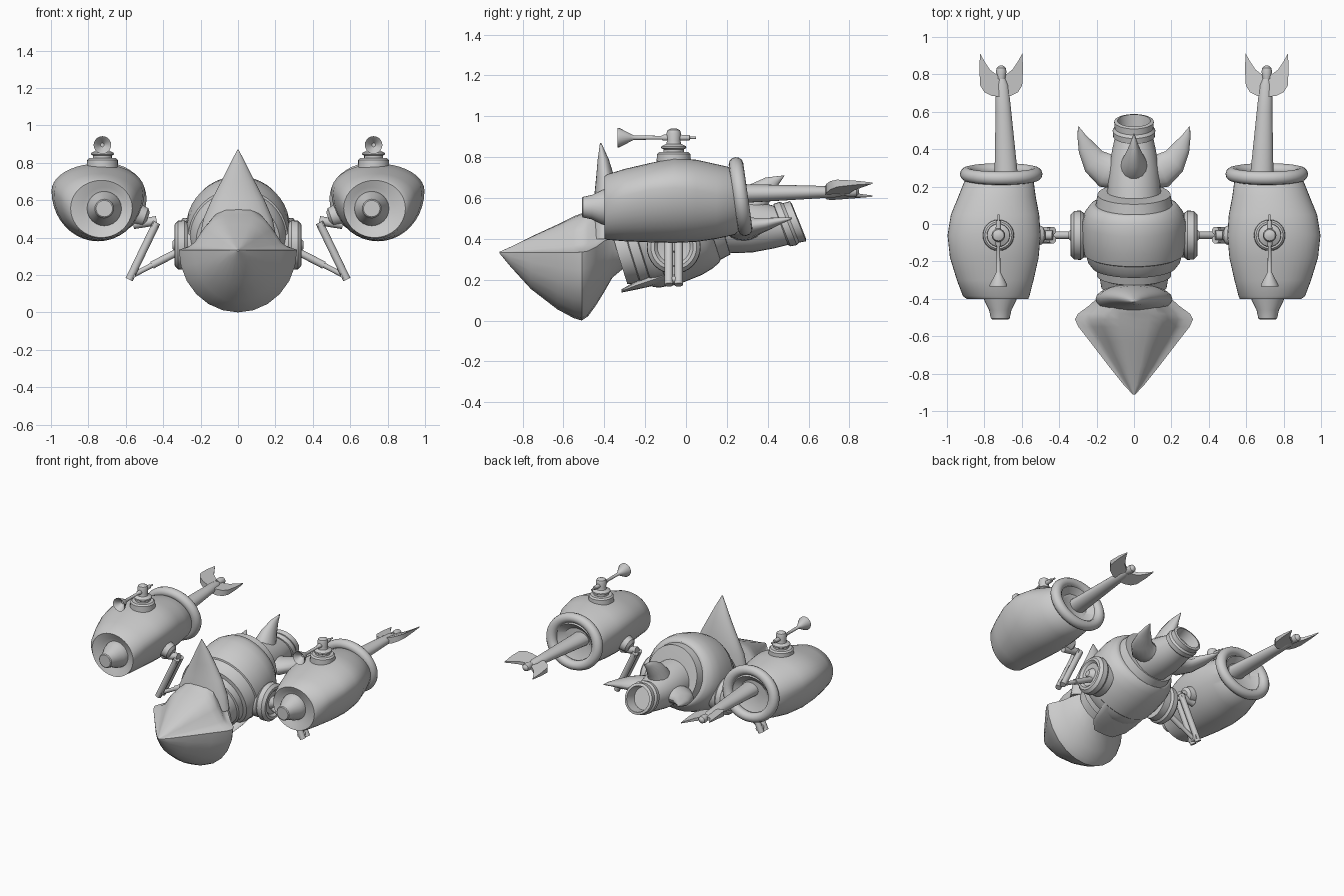
import bpy
from math import sin, cos, pi, radians
from mathutils import Vector as V


def build(name, rings, mirror=False, wrap=False, angle=35):
    """Skin a list of equal-length point rings; cap the ends unless wrapped."""
    n = len(rings[0])
    verts = [p for r in rings for p in r]
    m = len(rings)
    faces = []
    for i in range(m if wrap else m - 1):
        a, b = i * n, ((i + 1) % m) * n
        faces += [(a + j, a + (j + 1) % n, b + (j + 1) % n, b + j) for j in range(n)]
    if not wrap:
        faces += [tuple(range(n))[::-1], tuple(range((m - 1) * n, m * n))]
    me = bpy.data.meshes.new(name)
    me.from_pydata([tuple(v) for v in verts], [], faces)
    ob = bpy.data.objects.new(name, me)
    bpy.context.collection.objects.link(ob)
    bpy.ops.object.select_all(action='DESELECT')
    ob.select_set(True)
    bpy.context.view_layer.objects.active = ob
    bpy.ops.object.mode_set(mode='EDIT')
    bpy.ops.mesh.select_all(action='SELECT')
    bpy.ops.mesh.normals_make_consistent(inside=False)
    bpy.ops.object.mode_set(mode='OBJECT')
    bpy.ops.object.shade_smooth_by_angle(angle=radians(angle))
    if mirror:
        md = ob.modifiers.new("mirror", 'MIRROR')
        md.use_mirror_merge = False
    return ob


def oval(c, a, b, n=24):
    c, a, b = V(c), V(a), V(b)
    return [c + a * cos(2 * pi * i / n) + b * sin(2 * pi * i / n) for i in range(n)]


def egg(c, a, up, down, n=40):
    """Oval with different vectors for its upper and lower halves."""
    c, a, up, down = V(c), V(a), V(up), V(down)
    ts = [2 * pi * i / n for i in range(n)]
    return [c + a * cos(t) + (up * sin(t) if sin(t) > 0 else down * -sin(t)) for t in ts]


def lathe(name, origin, axis, prof, mirror=False, wrap=False, n=24, sz=1.0):
    """Revolve (distance, radius) pairs about an axis; sz stretches one side axis."""
    o, d = V(origin), V(axis).normalized()
    a = V((1, 0, 0)) if abs(d.x) < 0.7 else V((0, 1, 0))
    a = (a - d * a.dot(d)).normalized()
    b = d.cross(a)
    return build(name, [oval(o + d * s, a * r, b * r * sz, n) for s, r in prof], mirror, wrap)


def rod(name, p, q, r, mirror=True):
    d = V(q) - V(p)
    return lathe(name, p, d, [(0, r), (d.length, r)], mirror, n=12)


# Head: pointed bowl below, raised hood inside a narrow rim above
def head_section(y, w, zr, zt, zb):
    h = zt - zr
    half = [(w * f, zr + h * g) for f, g in
            [(1, 0), (.85, .07), (.74, .2), (.58, .6), (.44, .86), (.25, .97), (0, 1)]]
    pts = half + [(-x, z) for x, z in half[-2::-1]]
    pts += [(-w * cos(pi * i / 12), zr - (zr - zb) * sin(pi * i / 12)) for i in range(1, 12)]
    return [V((x, y, z)) for x, z in pts]

build("head", [head_section(*s) for s in [
    (-.912, .006, .333, .337, .328), (-.86, .055, .333, .36, .265),
    (-.76, .135, .333, .41, .155), (-.63, .235, .333, .47, .055),
    (-.55, .297, .333, .51, .012), (-.51, .316, .335, .525, .0),
    (-.48, .30, .34, .54, .02), (-.44, .245, .36, .56, .075), (-.40, .20, .39, .57, .14),
    (-.36, .165, .40, .56, .21), (-.30, .135, .40, .52, .26), (-.22, .12, .4, .5, .28)]])
build("head_crest", [oval((0, y, z), (w, 0, 0), (0, d, 0)) for y, z, w, d in [
    (-.40, .40, .205, .08), (-.395, .50, .185, .075), (-.39, .60, .142, .06),
    (-.395, .70, .09, .045), (-.405, .79, .045, .027), (-.418, .87, .003, .003)]])

# Barrel body, leaning up toward the rear, flatter underneath
def body_ring(s, r, up, dn):
    return egg((0, -.045 + s * .94, .44 + s * .34), (r, 0, 0),
               (0, -.26 * up, .965 * up), (0, .30 * dn, -.95 * dn))

build("body", [body_ring(*s) for s in [
    (-.31, .1, .1, .1), (-.31, .175, .175, .165), (-.25, .185, .19, .18), (-.245, .198, .2, .195),
    (-.2, .2, .205, .205), (-.195, .225, .23, .22), (-.165, .247, .25, .235),
    (-.125, .257, .26, .24), (-.12, .266, .27, .245), (-.05, .277, .28, .25), (.05, .277, .275, .247),
    (.11, .264, .26, .235), (.15, .235, .24, .22), (.16, .215, .225, .21), (.16, .205, .215, .208),
    (.215, .195, .2, .2), (.22, .12, .12, .12)]])
build("chin_lip", [oval((0, y, z), (w, 0, 0), (0, 0, h), 20) for y, z, w, h in [
    (-.05, .24, .17, .035), (-.16, .2, .16, .03), (-.25, .17, .14, .02), (-.315, .145, .08, .008)]])

# Tail boom with open nozzle
def tilt_ring(y, z, r, t):
    t = radians(t)
    return oval((0, y, z), (r, 0, 0), (0, -r * sin(t), r * cos(t)), 28)

build("tail_boom", [tilt_ring(*s) for s in [
    (.08, .47, .15, 10), (.2, .47, .142, 8), (.3, .465, .134, 10), (.4, .465, .116, 15),
    (.465, .466, .102, 20), (.47, .467, .112, 22), (.5, .475, .114, 22), (.515, .478, .104, 22),
    (.548, .486, .106, 22), (.553, .487, .088, 22), (.48, .465, .078, 22)]])

# Curved tail fins
build("side_fin", [oval(c, a, (0, 0, h), 16) for c, a, h in [
    ((.06, .28, .45), (.02, .1, 0), .065), ((.15, .285, .45), (-.035, .085, 0), .055),
    ((.215, .335, .46), (-.045, .055, 0), .043), ((.255, .41, .475), (-.04, .025, 0), .028),
    ((.28, .47, .49), (-.022, .006, 0), .015), ((.297, .52, .5), (-.003, 0, 0), .003)]], mirror=True)
build("top_fin", [oval((0, y, z), (w, 0, 0), (0, dy, dz), 16) for y, z, w, dy, dz in [
    (.29, .5, .085, .1, .01), (.31, .57, .07, .085, -.015), (.36, .63, .045, .06, -.03),
    (.42, .68, .022, .03, -.02), (.48, .71, .003, .003, 0)]])

# Side hubs on the body
lathe("hub", (.22, -.06, .36), (1, 0, 0), [
    (0, .12), (.05, .12), (.065, .132), (.1, .13), (.118, .112), (.12, .095), (.105, .08),
    (.1, .045), (.12, .03), (.13, .02)], True, n=32)

# Linkage arms between hubs and pods
rod("arm_rod", (.30, -.06, .335), (.56, -.06, .20), .014)
rod("arm_sleeve", (.30, -.06, .335), (.46, -.06, .252), .02)
for k, dy in enumerate((-.024, .024)):
    rod(f"arm_strut_{k}", (.582, -.06 + dy, .175), (.435, -.06 + dy, .48), .021)
rod("arm_pin_low", (.565, -.1, .2), (.565, -.02, .2), .018)
rod("arm_pin_high", (.445, -.1, .465), (.445, -.02, .465), .018)
rod("arm_mount", (.435, -.06, .49), (.56, -.06, .47), .025)
lathe("arm_socket", (.482, -.06, .505), (1, 0, .35), [(0, .03), (.015, .05), (.1, .065)], True)

# Pods: barrel hulls with dished ends
build("pod_hull", [egg((x, y, zm), (r, 0, 0), (0, 0, zt - zm), (0, 0, zb - zm)) for y, x, r, zb, zm, zt in [
    (-.37, .715, .08, .475, .555, .635), (-.385, .715, .115, .44, .555, .67),
    (-.40, .73, .165, .40, .557, .706), (-.385, .737, .178, .395, .58, .716),
    (-.3, .742, .205, .388, .61, .742), (-.18, .747, .237, .383, .64, .77),
    (-.06, .748, .249, .38, .65, .795), (.05, .743, .236, .385, .64, .787),
    (.15, .732, .206, .4, .615, .765), (.24, .72, .182, .42, .603, .745),
    (.27, .715, .15, .45, .6, .73), (.235, .71, .1, .52, .61, .69)]], mirror=True)
lathe("pod_nose", (.715, -.34, .555), (0, -1, 0), [
    (0, .095), (.04, .092), (.07, .085), (.12, .06), (.165, .05), (.17, .044)], True)
lathe("pod_rear_ring", (.71, .267, .607), (0, cos(.14), sin(.14)), [
    (.036 * cos(2 * pi * i / 12), .183 + .038 * sin(2 * pi * i / 12)) for i in range(12)],
    True, wrap=True, n=40, sz=.88)

# Pod tail poles with forked fins
build("pod_pole", [oval((x, y, z), (r, 0, 0), (0, 0, h)) for x, y, z, r, h in [
    (.682, .2, .62, .066, .05), (.685, .3, .622, .06, .045),
    (.698, .6, .628, .042, .033), (.705, .74, .63, .034, .026), (.708, .78, .63, .02, .016)]], mirror=True)
half = [(0, .8), (.03, .802), (.06, .825), (.09, .87), (.113, .912),
        (.117, .83), (.112, .74), (.09, .705), (.05, .685), (0, .68)]
outline = half + [(-x, y) for x, y in half[-2:0:-1]]
build("pod_fork", [[V((.71 + x, y, .628 + .28 * x + h * (1 - y / .95) + 1.0 * x * x)) for x, y in outline]
                   for h in (-.08, .08)], mirror=True)
lathe("fork_ball", (.71, .815, .632), (0, 1, 0), [
    (-.04, .022), (0, .028), (.02, .024), (.03, .012), (.033, .003)], True, n=16)

# Roof turrets with horn barrels
lathe("turret", (.725, -.06, .76), (0, 0, 1), [
    (0, .085), (.055, .082), (.065, .072), (.066, .05), (.078, .05), (.085, .062), (.093, .06),
    (.105, .036), (.12, .033), (.155, .036), (.172, .03), (.18, .012)], True)
lathe("turret_horn", (.725, .05, .895), (0, -1, .0), [
    (0, .006), (.03, .006), (.032, .013), (.09, .015), (.16, .015), (.17, .009), (.305, .011),
    (.32, .018), (.375, .047), (.385, .047), (.375, .036), (.34, .01)], True, n=20)
